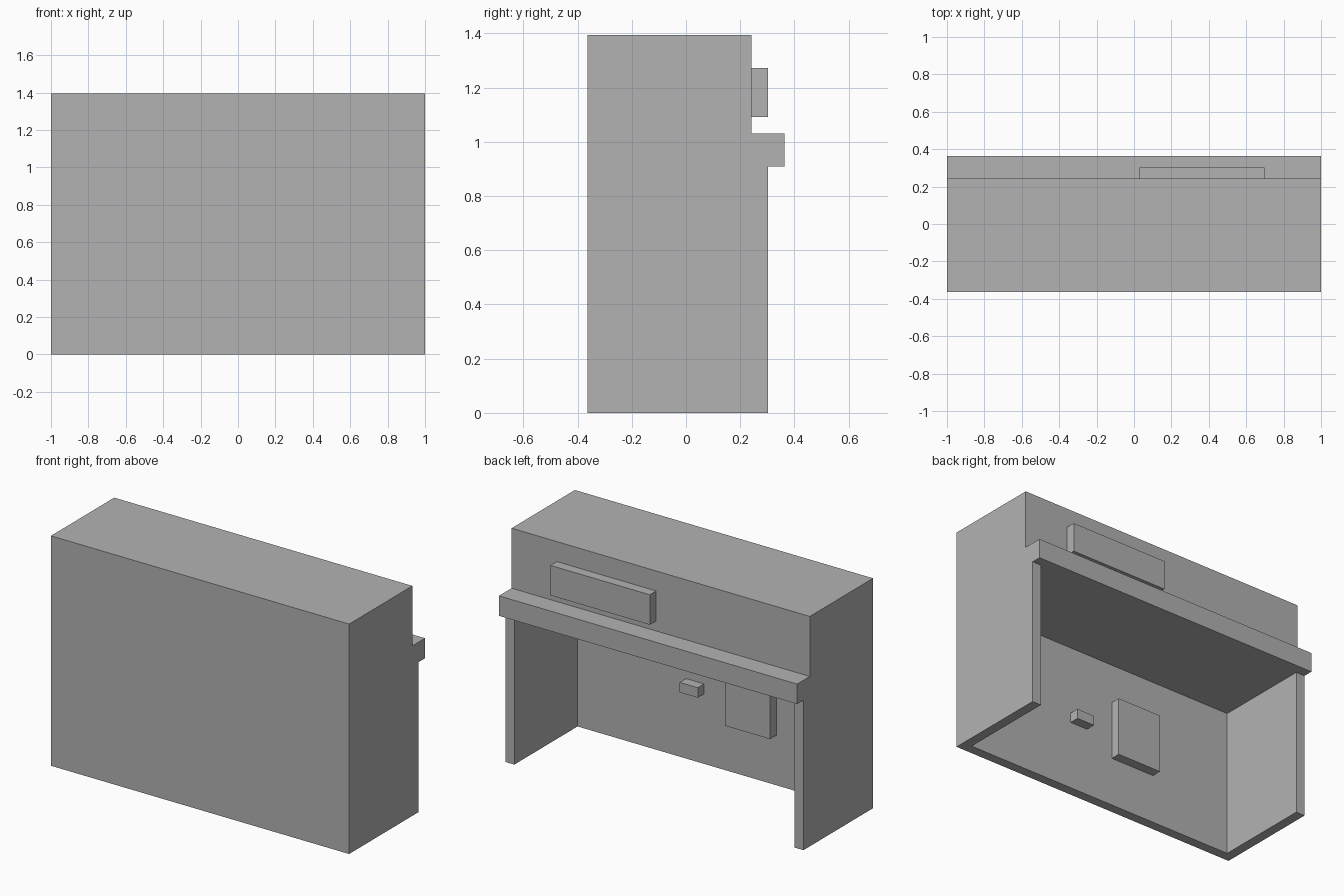
import bpy
import bmesh
from mathutils import Vector

# Remove the default cube
cube = bpy.data.objects.get("Cube")
if cube:
    bpy.data.objects.remove(cube, do_unlink=True)

U = 2 / 33          # one module; the counter is 33 modules wide
HALF = 16.5         # half width in modules

# Single plain grey
grey = bpy.data.materials.new("plain grey")
grey.use_nodes = True
colour = (0.448, 0.448, 0.448, 1)
grey.diffuse_color = colour
grey.node_tree.nodes["Principled BSDF"].inputs["Base Color"].default_value = colour


def prism(name, outline, sweep):
    """Extrude a closed outline (in modules) along the sweep vector."""
    bm = bmesh.new()
    face = bm.faces.new([bm.verts.new(Vector(p) * U) for p in outline])
    result = bmesh.ops.extrude_face_region(bm, geom=[face], use_keep_orig=True)
    moved = [v for v in result["geom"] if isinstance(v, bmesh.types.BMVert)]
    bmesh.ops.translate(bm, verts=moved, vec=Vector(sweep) * U)
    bmesh.ops.recalc_face_normals(bm, faces=bm.faces)
    mesh = bpy.data.meshes.new(name)
    bm.to_mesh(mesh)
    bm.free()
    mesh.materials.append(grey)
    obj = bpy.data.objects.new(name, mesh)
    bpy.context.collection.objects.link(obj)
    return obj


def box(name, x0, x1, y0, y1, z0, z1):
    base = [(x0, y0, z0), (x1, y0, z0), (x1, y1, z0), (x0, y1, z0)]
    return prism(name, base, (0, 0, z1 - z0))


# Front panel and two side panels, as one U-shaped wall open at the back
inner = HALF - 1
wall_plan = [(-HALF, -6), (HALF, -6), (HALF, 5), (inner, 5),
             (inner, -5), (-inner, -5), (-inner, 5), (-HALF, 5)]
prism("lower_walls", [(x, y, 0) for x, y in wall_plan], (0, 0, 15))

# Upper cabinet with the projecting back ledge
cabinet_profile = [(-6, 15), (6, 15), (6, 17), (4, 17), (4, 23), (-6, 23)]
prism("upper_cabinet_and_ledge",
      [(-HALF, y, z) for y, z in cabinet_profile], (2 * HALF, 0, 0))

# Plate above the ledge
box("upper_back_plate", 0.5, 11.5, 4, 5, 18, 21)

# Fittings on the inside of the front panel
box("inner_large_panel", -6.5, -1.5, -5, -4, 5, 11)
box("inner_small_block", 1.5, 3.5, -5, -4, 7, 8)
